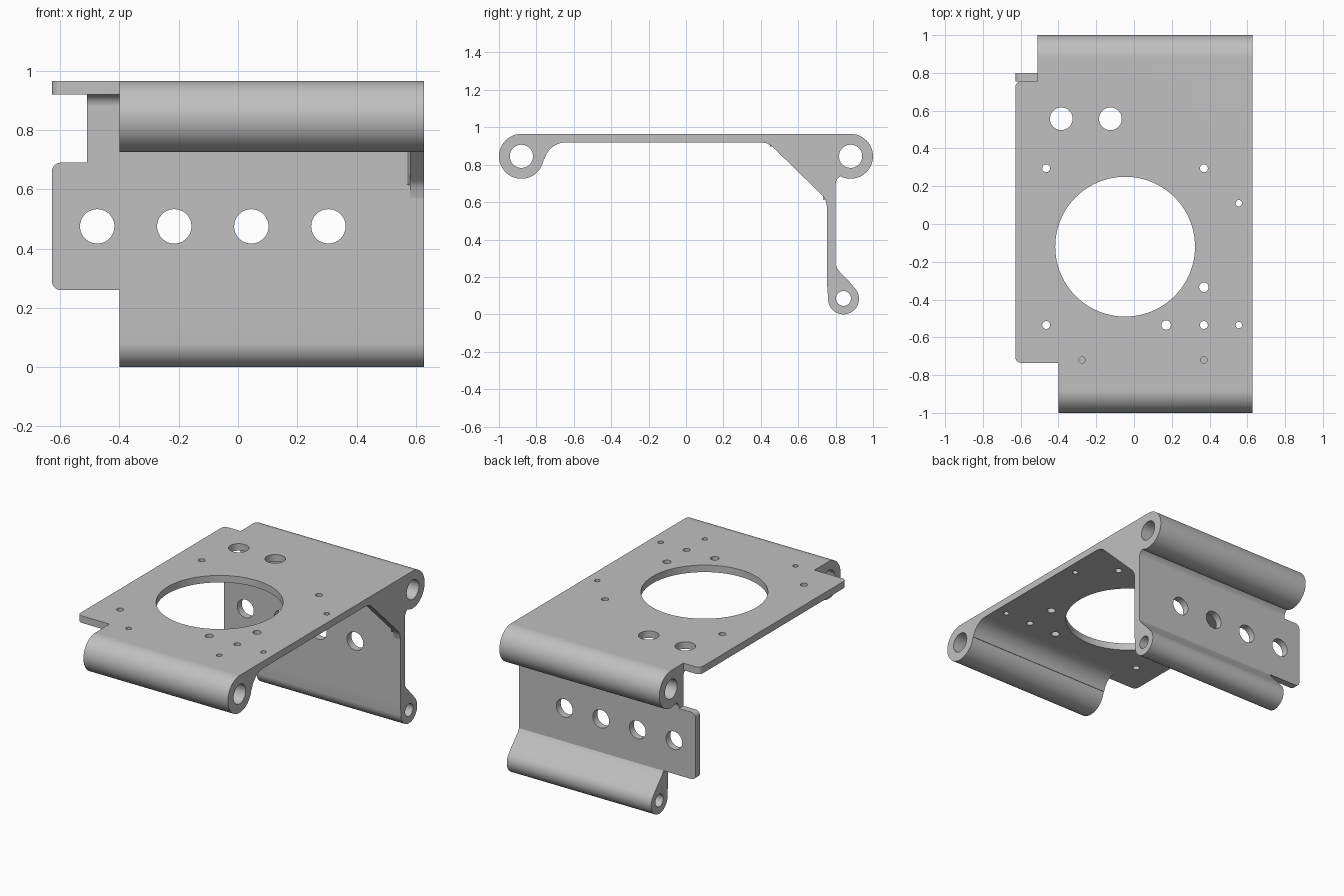
import bpy, bmesh
from math import cos, sin, radians

cube = bpy.data.objects.get("Cube")
if cube:
    bpy.data.objects.remove(cube)

grey = bpy.data.materials.new("satin_grey")
grey.use_nodes = True
GREY = (0.53, 0.53, 0.53, 1)
grey.diffuse_color = GREY
grey.node_tree.nodes["Principled BSDF"].inputs["Base Color"].default_value = GREY

PLACE = {"X": lambda a, b, t: (t, a, b),
         "Y": lambda a, b, t: (a, t, b),
         "Z": lambda a, b, t: (a, b, t)}


def arc(cx, cy, r, start, end, n=12):
    angles = [radians(start + (end - start) * i / n) for i in range(n + 1)]
    return [(cx + r * cos(a), cy + r * sin(a)) for a in angles]


def circle(cx, cy, r, n=48):
    return arc(cx, cy, r, 0, 360, n)[:-1]


def prism(bm, outline, axis, low, high):
    """Extrude a flat outline along an axis."""
    rings = [[bm.verts.new(PLACE[axis](a, b, t)) for a, b in outline] for t in (low, high)]
    for ring in rings:
        bm.faces.new(ring)
    n = len(outline)
    for i in range(n):
        j = (i + 1) % n
        bm.faces.new((rings[0][i], rings[0][j], rings[1][j], rings[1][i]))


def make(name, prisms):
    bm = bmesh.new()
    for p in prisms:
        prism(bm, *p)
    bmesh.ops.recalc_face_normals(bm, faces=bm.faces)
    mesh = bpy.data.meshes.new(name)
    bm.to_mesh(mesh)
    bm.free()
    mesh.materials.append(grey)
    obj = bpy.data.objects.new(name, mesh)
    bpy.context.collection.objects.link(obj)
    return obj


def activate(obj):
    bpy.ops.object.select_all(action="DESELECT")
    obj.select_set(True)
    bpy.context.view_layer.objects.active = obj


def cut(body, prisms):
    cutter = make("cutter", prisms)
    cutter.hide_render = True
    mod = body.modifiers.new("cut", "BOOLEAN")
    mod.operation = "DIFFERENCE"
    mod.solver = "EXACT"
    mod.object = cutter
    activate(body)
    bpy.ops.object.modifier_apply(modifier=mod.name)
    bpy.data.objects.remove(cutter)


# Main dimensions
SIDE = 0.628          # half width
TOP, UNDER = 0.965, 0.92
INNER, OUTER = 0.755, 0.80   # wall faces
ROD_Y, ROD_Z, ROD_R = 0.88, 0.845, 0.12
R = 0.03              # tab corner radius

# Bracket cross-section: front rod, plate underside, wall, lower rod, back rod
corner = arc(INNER - 0.04, UNDER - 0.04, 0.04, 90, 0, 8)
section = (arc(-ROD_Y, ROD_Z, ROD_R, 90, 353, 40)
           + arc(-0.64, 0.80, 0.12, 166, 90)
           + corner
           + [(INNER, 0.15)]
           + arc(0.842, 0.083, 0.083, 175, 405, 32)
           + [(0.877, 0.17), (0.815, 0.235), (OUTER, 0.26)]
           + [(OUTER, 0.70), (0.806, 0.721)]
           + arc(ROD_Y, ROD_Z, ROD_R, 242, 450, 32))
bracket = make("bracket_body", [(section, "X", -SIDE, SIDE)])

# Step the end back in front, leaving a round-cornered plate tab
FAR = -0.7
cut(bracket, [([(-0.4, -0.735)] + arc(-SIDE + R, -0.735 + R, R, 270, 180, 6)
               + [(FAR, -0.735 + R), (FAR, -1.1), (-0.4, -1.1)], "Z", -0.1, 1.1)])
cut(bracket, [([(FAR, 0.5), (-0.4, 0.5), (-0.4, UNDER), (FAR, UNDER)], "Y", -1.1, -0.5)])

# Step the back rod and the upper wall
cut(bracket, [([(-0.51, INNER)] + arc(-SIDE + R, INNER - R, R, 90, 180, 6)
               + [(FAR, INNER - R), (FAR, 1.1), (-0.51, 1.1)], "Z", 0.75, 1.1)])
cut(bracket, [([(-0.51, 0.69)] + arc(-SIDE + R, 0.69 - R, R, 90, 180, 6)
               + [(FAR, 0.69 - R), (FAR, UNDER), (-0.51, UNDER)], "Y", 0.6, 1.1)])

# Step the lower rod, leaving the wall tab
cut(bracket, [([(-0.4, 0.26)] + arc(-SIDE + R, 0.26 + R, R, 270, 180, 6)
               + [(FAR, 0.26 + R), (FAR, -0.1), (-0.4, -0.1)], "Y", 0.6, 1.1)])

# Holes: rod bores, wall row, large opening and fixing holes
holes = [(circle(y, z, r), "X", -1, 1) for y, z, r in
         ((-ROD_Y, ROD_Z, 0.062), (ROD_Y, ROD_Z, 0.062), (0.842, 0.085, 0.04))]
holes += [(circle(-0.475 + 0.26 * i, 0.475, 0.058), "Y", 0.7, 0.9) for i in range(4)]
holes.append((circle(-0.047, -0.12, 0.37, 128), "Z", 0.85, 1.1))
holes += [(circle(x, 0.557, 0.06), "Z", 0.85, 1.1) for x in (-0.385, -0.125)]
for x, y, r in ((-0.465, 0.295, 0.021), (0.37, 0.295, 0.021), (-0.465, -0.535, 0.021),
                (0.37, -0.535, 0.021), (0.37, -0.335, 0.025), (0.17, -0.535, 0.025),
                (0.555, 0.11, 0.017), (0.555, -0.535, 0.017)):
    holes.append((circle(x, y, r, 24), "Z", 0.85, 1.1))
holes += [(circle(x, -0.72, 0.017, 24), "Z", 0.92, 1.1) for x in (-0.275, 0.37)]
cut(bracket, holes)

# Corner gusset at the left end, with small fillets along its inner face
RIB = 0.58
gusset = make("corner_gusset", [
    ([(0.40, UNDER)] + corner + [(INNER, 0.57), (0.748, 0.605), (0.735, 0.63),
                                 (0.46, 0.898), (0.435, 0.914)], "X", RIB, SIDE),
    ([(RIB, INNER), (RIB - 0.022, INNER), (RIB - 0.007, INNER - 0.007),
      (RIB, INNER - 0.022)], "Z", 0.615, 0.88),
    ([(RIB, UNDER), (RIB - 0.022, UNDER), (RIB - 0.007, UNDER - 0.007),
      (RIB, UNDER - 0.022)], "Y", 0.45, 0.715)])

# Smooth rounds, sharp edges, flat large faces
for part in (bracket, gusset):
    activate(part)
    bpy.ops.object.shade_smooth_by_angle(angle=radians(30))
    weighted = part.modifiers.new("weighted_normals", "WEIGHTED_NORMAL")
    weighted.keep_sharp = True
